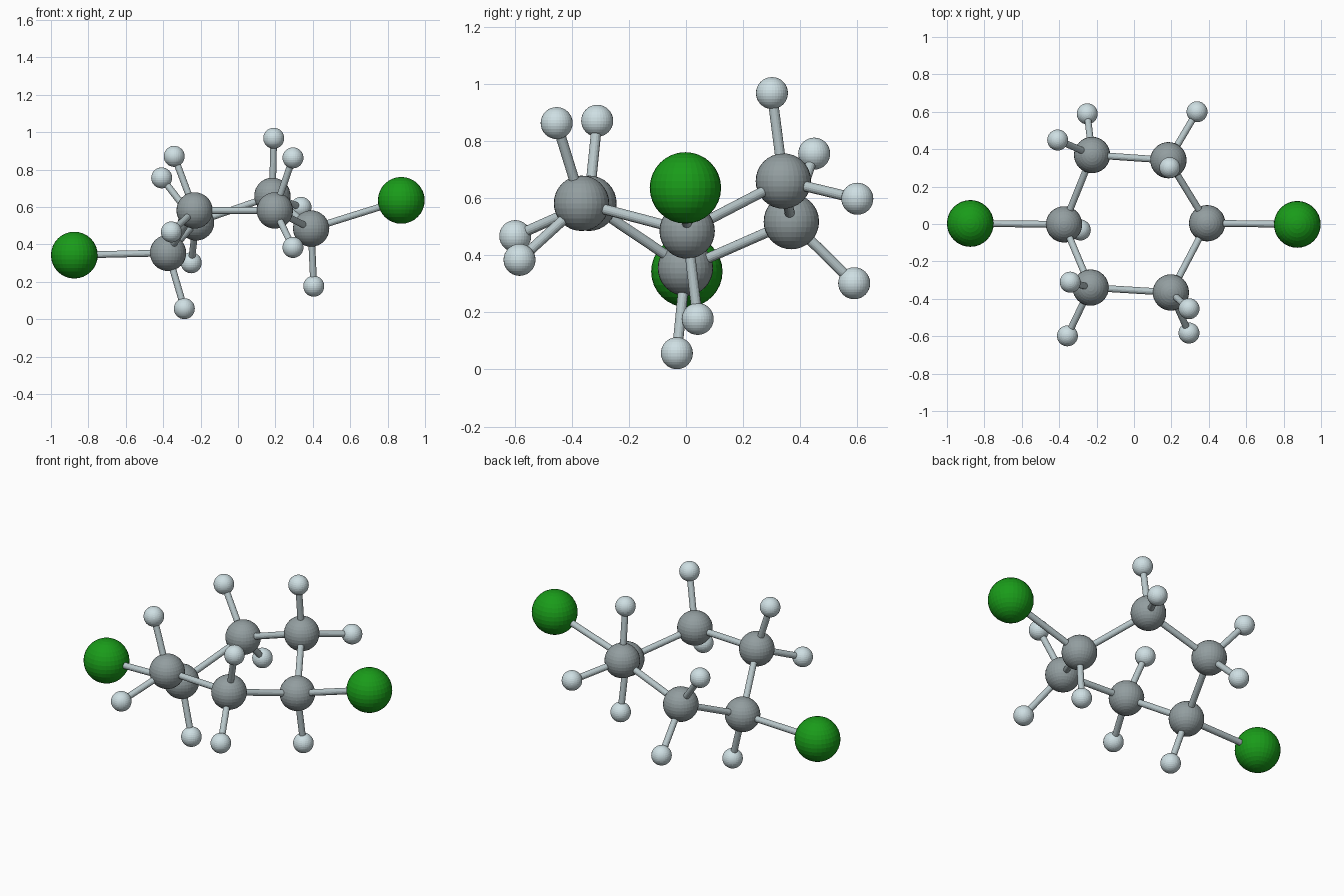
import bpy
from mathutils import Vector

if "Cube" in bpy.data.objects:
    bpy.data.objects.remove(bpy.data.objects["Cube"])


def material(name, rgb):
    m = bpy.data.materials.new(name)
    m.diffuse_color = (*rgb, 1)
    m.use_nodes = True
    m.node_tree.nodes["Principled BSDF"].inputs["Base Color"].default_value = m.diffuse_color
    return m


GREEN = material("chlorine_green", (0.01, 0.33, 0.01))
GREY = material("carbon_grey", (0.29, 0.34, 0.35))
PALE = material("hydrogen_pale", (0.62, 0.74, 0.77))
BOND = material("bond_pale", (0.48, 0.57, 0.59))

# Atom style: radius and material
STYLE = {"chlorine": (0.125, GREEN), "carbon": (0.097, GREY), "hydrogen": (0.056, PALE)}

# Ring carbons in order around the ring
RING = {
    "left": (-0.374, -0.002, 0.355),
    "back_left": (-0.224, 0.369, 0.518),
    "back_right": (0.184, 0.341, 0.660),
    "right": (0.391, 0.004, 0.485),
    "front_right": (0.197, -0.366, 0.582),
    "front_left": (-0.232, -0.340, 0.582),
}

# Atoms attached to each ring carbon
ATTACHED = [
    ("left", "chlorine", (-0.875, 0.003, 0.343)),
    ("left", "hydrogen", (-0.287, -0.032, 0.057)),
    ("right", "chlorine", (0.873, -0.002, 0.636)),
    ("right", "hydrogen", (0.405, 0.041, 0.177)),
    ("back_left", "hydrogen", (-0.408, 0.449, 0.756)),
    ("back_left", "hydrogen", (-0.250, 0.589, 0.302)),
    ("back_right", "hydrogen", (0.191, 0.301, 0.968)),
    ("back_right", "hydrogen", (0.337, 0.600, 0.598)),
    ("front_left", "hydrogen", (-0.341, -0.311, 0.871)),
    ("front_left", "hydrogen", (-0.356, -0.598, 0.467)),
    ("front_right", "hydrogen", (0.294, -0.453, 0.863)),
    ("front_right", "hydrogen", (0.294, -0.583, 0.384)),
]


def atom(kind, where, pos):
    radius, mat = STYLE[kind]
    bpy.ops.mesh.primitive_uv_sphere_add(segments=32, ring_count=16, radius=radius, location=pos)
    ob = bpy.context.object
    ob.name = f"{kind}_{where}"
    ob.data.materials.append(mat)


def bond(name, a, b):
    a, b = Vector(a), Vector(b)
    d = b - a
    bpy.ops.mesh.primitive_cylinder_add(vertices=16, radius=0.018, depth=d.length, location=(a + b) / 2)
    ob = bpy.context.object
    ob.name = name
    ob.rotation_euler = d.to_track_quat('Z', 'Y').to_euler()
    ob.data.materials.append(BOND)


# Carbon ring and its bonds
names = list(RING)
for i, n in enumerate(names):
    nxt = names[(i + 1) % len(names)]
    atom("carbon", n, RING[n])
    bond(f"ring_bond_{n}", RING[n], RING[nxt])

# Attached atoms and their bonds
for n, kind, pos in ATTACHED:
    atom(kind, n, pos)
    bond(f"{kind}_bond_{n}", RING[n], pos)
